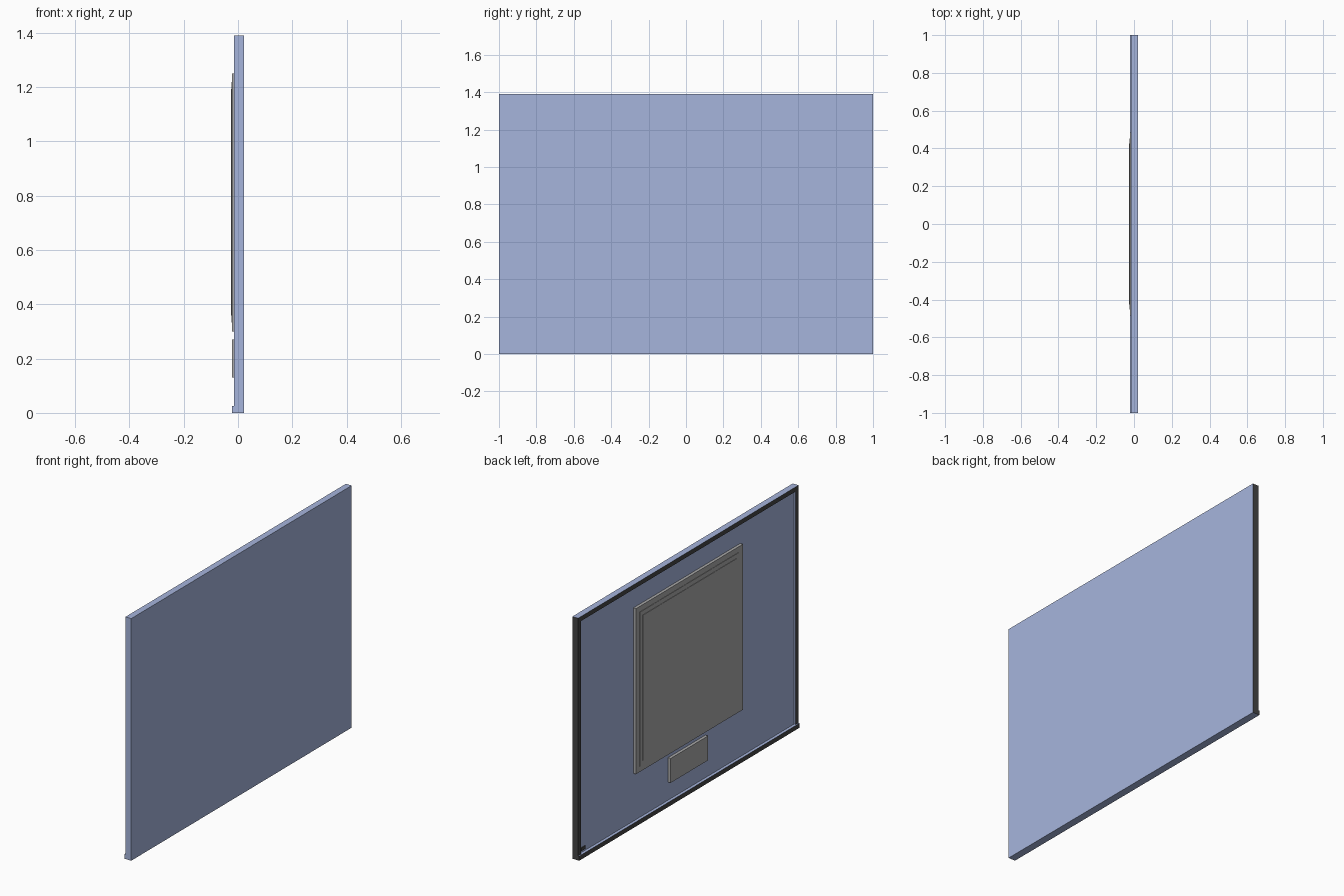
import bpy, bmesh
from mathutils import Matrix, Vector

if "Cube" in bpy.data.objects:
    bpy.data.objects.remove(bpy.data.objects["Cube"])


def material(name, rgb):
    m = bpy.data.materials.new(name)
    m.diffuse_color = (*rgb, 1)
    m.use_nodes = True
    m.node_tree.nodes["Principled BSDF"].inputs["Base Color"].default_value = m.diffuse_color
    return m


blue = material("blue_shell", (0.38, 0.46, 0.72))
dark = material("dark_trim", (0.06, 0.06, 0.06))
grey = material("grey_cover", (0.4, 0.4, 0.4))


def block_mesh(x, y, z):
    """Box between the given (min, max) ranges."""
    bm = bmesh.new()
    lo, hi = Vector((x[0], y[0], z[0])), Vector((x[1], y[1], z[1]))
    mat = Matrix.Translation((lo + hi) / 2) @ Matrix.Diagonal((*(hi - lo), 1))
    bmesh.ops.create_cube(bm, size=1, matrix=mat)
    bm.normal_update()
    return bm


def back_face(bm):
    return min(bm.faces, key=lambda f: f.calc_center_median().x)


def step(bm, border, depth):
    """Inset the rear face and shift it along x."""
    face = back_face(bm) if depth < 0 else max(
        (f for f in bm.faces if f.normal.x < -0.9), key=lambda f: f.calc_area())
    for thickness, dx in ((border, 0), (0, depth)):
        if dx == 0:
            bmesh.ops.inset_region(bm, faces=[face], thickness=thickness,
                                   use_even_offset=True)
        else:
            new = bmesh.ops.extrude_discrete_faces(bm, faces=[face])["faces"]
            face = new[0]
            bmesh.ops.translate(bm, vec=(dx, 0, 0), verts=face.verts)
    bm.normal_update()
    return face


def finish(name, bm, *mats):
    mesh = bpy.data.meshes.new(name)
    bm.to_mesh(mesh)
    bm.free()
    for m in mats:
        mesh.materials.append(m)
    ob = bpy.data.objects.new(name, mesh)
    bpy.context.collection.objects.link(ob)
    return ob


def trim(bm):
    """Dark colour on the rear rim and the far side."""
    for f in bm.faces:
        c = f.calc_center_median()
        if f.normal.x < -0.9 or (f.normal.y > 0.9 and c.y > 0.99):
            f.material_index = 1


# Main slab with a shallow recess behind a narrow rim
bm = block_mesh((-0.015, 0.022), (-1, 1), (0, 1.39))
floor = step(bm, 0.026, 0.01)
trim(bm)
floor.material_index = 0
finish("display_shell", bm, blue, dark)

# Lip along the bottom edge
bm = block_mesh((-0.022, -0.015), (-1, 1), (0, 0.026))
trim(bm)
finish("bottom_lip", bm, blue, dark)

# Large rear cover, raised in two small steps
bm = block_mesh((-0.022, -0.005), (-0.485, 0.485), (0.30, 1.25))
step(bm, 0.032, -0.002)
step(bm, 0.026, -0.002)
finish("rear_cover", bm, grey)

# Small plate under the cover and tiny socket in the corner
finish("connector_plate",
       block_mesh((-0.022, -0.005), (-0.17, 0.17), (0.13, 0.27)), grey)
finish("corner_socket",
       block_mesh((-0.01, -0.005), (0.925, 0.96), (0.037, 0.055)), dark)
